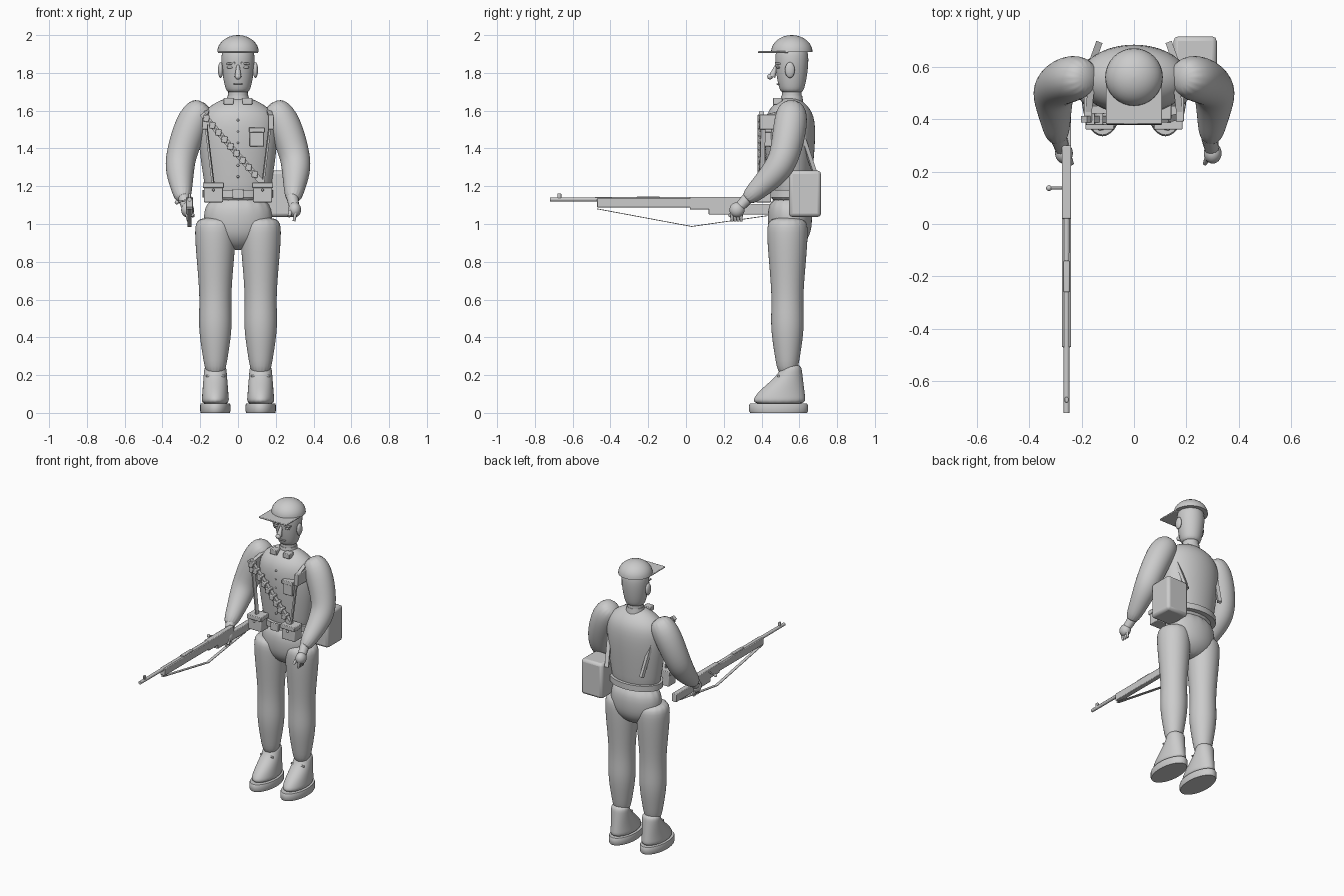
import bpy, bmesh, math
from mathutils import Vector, Matrix

if "Cube" in bpy.data.objects:
    bpy.data.objects.remove(bpy.data.objects["Cube"])

grey = bpy.data.materials.new("light grey")
grey.use_nodes = True
grey.diffuse_color = (0.6, 0.6, 0.6, 1)
grey.node_tree.nodes["Principled BSDF"].inputs["Base Color"].default_value = grey.diffuse_color


def finish(name, bm, angle=40, bevel=0, rounded=False):
    bmesh.ops.recalc_face_normals(bm, faces=bm.faces)
    mesh = bpy.data.meshes.new(name)
    bm.to_mesh(mesh)
    bm.free()
    mesh.materials.append(grey)
    part = bpy.data.objects.new(name, mesh)
    bpy.context.collection.objects.link(part)
    if bevel:
        modifier = part.modifiers.new("bevel", 'BEVEL')
        modifier.width, modifier.segments = bevel, 2
    if rounded:
        modifier = part.modifiers.new("rounding", 'SUBSURF')
        modifier.levels = modifier.render_levels = 2
    bpy.ops.object.select_all(action='DESELECT')
    part.select_set(True)
    bpy.context.view_layer.objects.active = part
    bpy.ops.object.shade_smooth_by_angle(angle=math.radians(angle))


def skin(name, rings, follow=False, sides=16, rounded=True):
    """Skin ellipses (centre, half width, half depth); follow tilts them along the path."""
    bm = bmesh.new()
    centres = [Vector(centre) for centre, width, depth in rings]
    last = len(rings) - 1
    loops = []
    for i, (centre, width, depth) in enumerate(rings):
        tilt = Matrix.Identity(3)
        if follow:
            along = centres[min(i + 1, last)] - centres[max(i - 1, 0)]
            tilt = Vector((0, 0, 1)).rotation_difference(along).to_matrix()
        angles = [math.tau * k / sides for k in range(sides)]
        loops.append([bm.verts.new(centres[i] + tilt @ Vector(
            (width * math.cos(a), depth * math.sin(a), 0))) for a in angles])
    for lower, upper in zip(loops, loops[1:]):
        for k in range(sides):
            bm.faces.new((lower[k - 1], lower[k], upper[k], upper[k - 1]))
    bm.faces.new(loops[0])
    bm.faces.new(loops[-1])
    finish(name, bm, 80 if rounded else 40, rounded=rounded)


def column(name, x, y, profile, flat=1.0, **options):
    """Upright form from (height, half width) pairs, with a fixed depth ratio."""
    skin(name, [((x, y, z), r, r * flat) for z, r in profile], **options)


def box(name, centre, size, bevel=.004, turn=0):
    bm = bmesh.new()
    place = Matrix.Translation(centre) @ Matrix.Rotation(turn, 4, 'Y')
    bmesh.ops.create_cube(bm, size=1, matrix=place @ Matrix.Diagonal((*size, 1)))
    finish(name, bm, bevel=bevel)


def between(a, b):
    """Placement halfway from a to b with z along the span, and its length."""
    a, b = Vector(a), Vector(b)
    turn = (b - a).to_track_quat('Z', 'Y').to_matrix().to_4x4()
    return Matrix.Translation((a + b) / 2) @ turn, (b - a).length


def strap(name, a, b, width=.025, depth=.01):
    place, length = between(a, b)
    bm = bmesh.new()
    bmesh.ops.create_cube(bm, size=1, matrix=place @ Matrix.Diagonal((width, depth, length, 1)))
    finish(name, bm)


def rod(name, a, b, radius, tip=None, sides=12):
    place, length = between(a, b)
    bm = bmesh.new()
    bmesh.ops.create_cone(bm, cap_ends=True, segments=sides, radius1=radius,
                          radius2=tip or radius, depth=length, matrix=place)
    finish(name, bm)


def ball(name, centre, radii):
    bm = bmesh.new()
    place = Matrix.Translation(centre) @ Matrix.Diagonal((*radii, 1))
    bmesh.ops.create_uvsphere(bm, u_segments=24, v_segments=12, radius=1, matrix=place)
    finish(name, bm)


BODY_Y, CHEST_Y, HEAD_Y = .55, .41, .56
BELT_Z, PEAK_Z = 1.16, 1.91
RIFLE_X, BARREL_Z = -.257, 1.13

# Torso, pelvis and belt
column("torso", 0, BODY_Y, [(1.1, .165), (1.2, .18), (1.45, .22), (1.58, .21), (1.64, .13),
                            (1.67, .06)], flat=.64)
column("pelvis", 0, BODY_Y, [(.86, .06), (.92, .16), (1, .19), (BELT_Z, .18)], flat=.65)
column("belt", 0, BODY_Y, [(BELT_Z - .02, .187), (BELT_Z + .02, .187)], flat=.7,
       sides=40, rounded=False)
box("belt_buckle", (0, CHEST_Y, BELT_Z), (.06, .02, .05))
for step in range(6):
    ball("jacket_button", (0, CHEST_Y + .015, 1.25 + step * .06), (.007, .012, .007))

# Head and face
rod("neck", (0, HEAD_Y, 1.6), (0, HEAD_Y, 1.75), .055, .05, sides=24)
rod("collar", (0, HEAD_Y, 1.62), (0, HEAD_Y, 1.68), .065, .055, sides=24)
column("head", 0, HEAD_Y, [(1.69, .055), (1.72, .07), (1.8, .086), (1.9, .094), (1.95, .07)])
rod("nose", (0, .455, 1.78), (0, .48, 1.84), .018, .008)
ball("nose_tip", (0, .445, 1.78), (.017, .015, .015))
box("mouth", (0, .49, 1.74), (.05, .02, .007), bevel=.002)

# Cap dome with a flat peak
dome = [math.radians(a) for a in range(0, 90, 11)]
column("cap", 0, HEAD_Y, [(PEAK_Z + .09 * math.sin(a), .11 * math.cos(a)) for a in dome],
       sides=32, rounded=False)
box("cap_peak", (0, .46, PEAK_Z), (.214, .16, .01))

for side in (1, -1):
    # Face details
    ball("ear", (side * .092, BODY_Y, 1.815), (.014, .026, .042))
    box("eyebrow", (side * .04, .49, 1.85), (.048, .04, .01), bevel=.002, turn=side * .08)
    ball("eye", (side * .04, .49, 1.83), (.02, .012, .008))

    # Arms, bent forward at the elbow
    arm = [((.29, .31, 1.12), .042), ((.3, .4, 1.2), .06), ((.31, .49, 1.29), .08),
           ((.3, .53, 1.38), .083), ((.23, .56, 1.57), .096), ((.17, .56, 1.64), .06)]
    skin("arm", [((side * x, y, z), r, r) for (x, y, z), r in arm], follow=True)

    # Hands, the left one hanging slightly wider
    hand = Vector((.3 if side > 0 else RIFLE_X - .01, .27, 1.075))
    rod("wrist", (side * .288, .33, 1.14), hand, .032, .026)
    ball("palm", hand, (.034, .04, .04))
    for step in range(4):
        knuckle = hand + Vector((side * .006, step * .016 - .026, -.01))
        rod("finger", knuckle, knuckle + Vector((-side * .01, 0, -.05)), .01, .007)
    thumb = hand - Vector((side * .018, .015, 0))
    rod("thumb", thumb, thumb - Vector((side * .012, .025, .035)), .012, .008)

    # Trouser legs
    hip = side * .12
    column("leg", hip, .537, [(.19, .05), (.3, .068), (.46, .094), (.6, .082), (.8, .1),
                              (.97, .114), (1.04, .1)])

    # Boots, narrowing from a long sole to the ankle
    column("boot_sole", hip, .49, [(0, .077), (.01, .08), (.04, .08), (.05, .077)],
           flat=1.95, sides=32, rounded=False)
    boot = []
    for step in range(6):
        t = step / 5
        length = .1 + .048 * math.cos(math.pi * t)
        boot.append(((hip, .64 - .03 * t - length, .04 + .22 * t), .076 - .018 * t, length))
    skin("boot", boot)
    rod("boot_lace", (hip - .05, .49, .195), (hip + .05, .49, .195), .006)

    # Collar tabs and belt pouches
    box("collar_tab", (side * .05, .485, 1.65), (.052, .05, .034))
    pouch = Vector((side * .13, CHEST_Y, BELT_Z))
    box("belt_pouch", pouch, (.1, .08, .09))
    box("pouch_lid", pouch + Vector((0, -.005, .045)), (.11, .09, .03))
    ball("pouch_stud", pouch + Vector((0, -.048, .02)), (.007, .007, .007))

    # Shoulder straps, front to back
    top = Vector((side * .175, CHEST_Y, 1.57))
    strap("front_strap", (side * .13, .4, 1.2), top)
    box("strap_end", top + Vector((0, .03, -.03)), (.03, .1, .08))
    strap("shoulder_strap", top, (side * .16, BODY_Y, 1.61))
    strap("back_strap", (side * .16, .615, 1.47), (side * .135, .685, 1.26), depth=.02)

# Chest pocket
pocket = Vector((.1, .43, 1.45))
box("chest_pocket", pocket, (.076, .05, .08))
box("pocket_flap", pocket + Vector((0, -.002, .048)), (.084, .06, .026))

# Diagonal bandolier with cartridge pockets
start, end = Vector((-.19, .4, 1.585)), Vector((.13, .4, 1.215))
strap("bandolier", start, end, depth=.03)
for step in range(9):
    box("cartridge_pocket", start.lerp(end, (step + .7) / 10), (.032, .045, .036), turn=.15)

# Haversack on the left hip
box("haversack", (.233, .63, BELT_Z), (.165, .17, .245), bevel=.018)


def rifle_block(name, front, back, z, height, width=.035):
    box(name, (RIFLE_X, (front + back) / 2, z), (width, back - front, height))


# Rifle with a slack sling
rifle_block("rifle_butt", .12, .5, 1.078, .055)
rifle_block("receiver", .02, .3, 1.11, .068)
rifle_block("fore_stock", -.47, .04, 1.112, .05)
rifle_block("rear_sight", -.26, -.14, BARREL_Z + .008, .016, width=.024)
rifle_block("front_sight", -.68, -.66, BARREL_Z + .016, .033, width=.014)
rod("barrel", (RIFLE_X, .05, BARREL_Z), (RIFLE_X, -.72, BARREL_Z), .013, .011)
knob = Vector((RIFLE_X - .067, .137, BARREL_Z - .015))
rod("bolt_handle", (RIFLE_X, knob.y, BARREL_Z), knob, .005)
ball("bolt_knob", knob, (.011, .011, .011))
slack = (RIFLE_X, .03, .987)
strap("sling_front", (RIFLE_X, -.47, 1.08), slack, width=.02, depth=.004)
strap("sling_back", slack, (RIFLE_X, .44, 1.045), width=.02, depth=.004)
